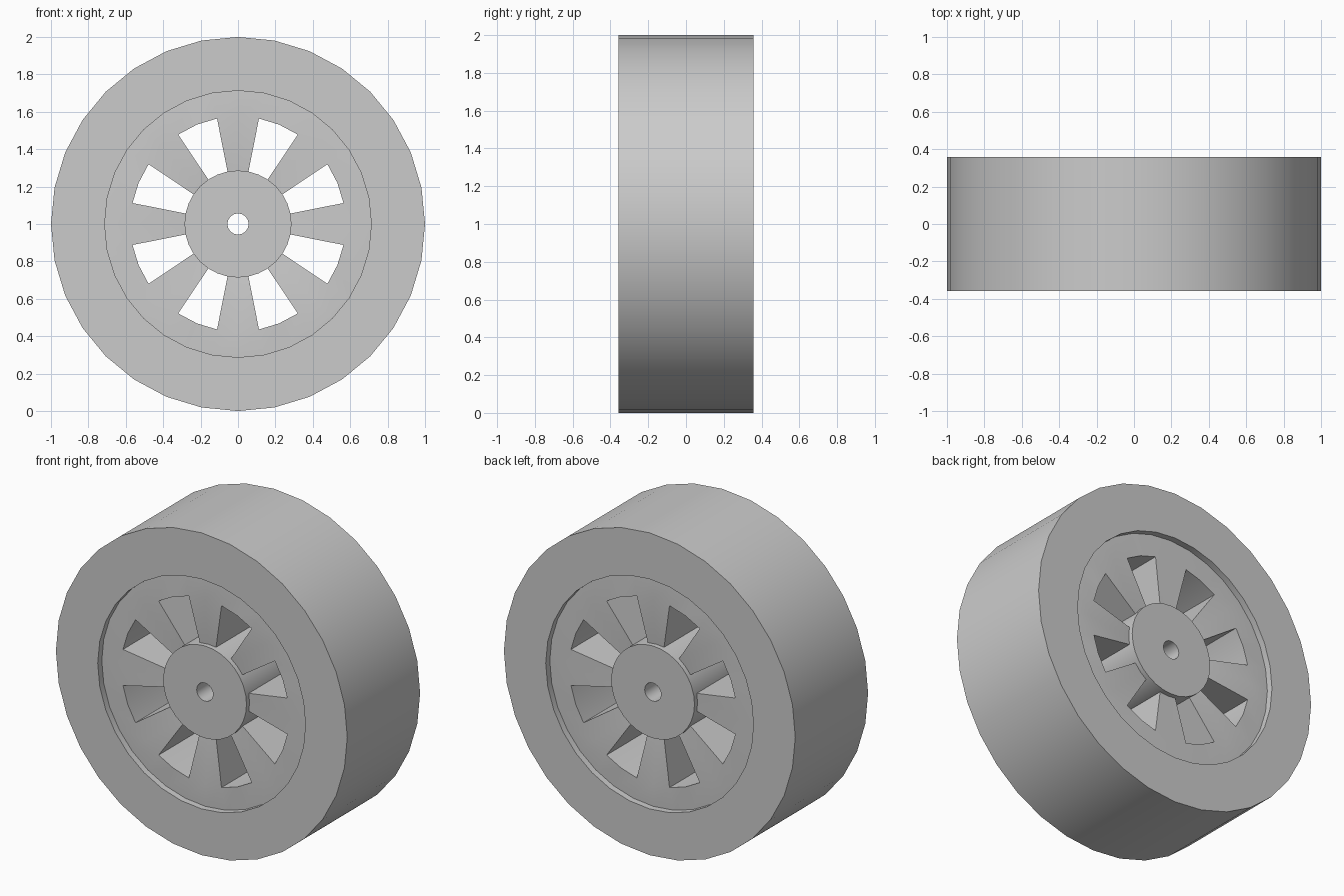
import bpy, bmesh, math

if "Cube" in bpy.data.objects:
    bpy.data.objects.remove(bpy.data.objects["Cube"], do_unlink=True)

SEG = 32          # sides of every round part
HALF_WIDTH = 0.357
GREY = (0.6, 0.6, 0.6, 1.0)

grey = bpy.data.materials.new("plain grey")
grey.use_nodes = True
grey.diffuse_color = GREY
grey.node_tree.nodes["Principled BSDF"].inputs["Base Color"].default_value = GREY


def is_window(i):
    """Two of every four segments are open between the spokes."""
    return i % 4 in (1, 2)


def lathe(bm, profile, open_bands=()):
    """Spin a closed (radius, y) profile about the axle; leave windows in open_bands."""
    rings = []
    for r, y in profile:
        angles = [2 * math.pi * i / SEG for i in range(SEG)]
        rings.append([bm.verts.new((r * math.sin(a), y, 1 + r * math.cos(a))) for a in angles])
    for k, ring in enumerate(rings):
        nxt = rings[(k + 1) % len(rings)]
        for i in range(SEG):
            if k in open_bands and is_window(i):
                continue
            j = (i + 1) % SEG
            bm.faces.new((ring[i], ring[j], nxt[j], nxt[i]))
    return rings


def finish(bm, name):
    bmesh.ops.recalc_face_normals(bm, faces=bm.faces)
    mesh = bpy.data.meshes.new(name)
    bm.to_mesh(mesh)
    bm.free()
    mesh.materials.append(grey)
    obj = bpy.data.objects.new(name, mesh)
    bpy.context.collection.objects.link(obj)
    bpy.ops.object.select_all(action="DESELECT")
    obj.select_set(True)
    bpy.context.view_layer.objects.active = obj
    bpy.ops.object.shade_smooth_by_angle(angle=math.radians(30))


def both_sides(front):
    """Add the mirrored back half to a front profile."""
    return front + [(r, -y) for r, y in reversed(front)]


# Tire: wide flat-sided ring
bm = bmesh.new()
lathe(bm, both_sides([(0.713, -HALF_WIDTH), (1.0, -HALF_WIDTH)]))
finish(bm, "tire")

# Rim with eight spokes, slightly dished toward the hub
bm = bmesh.new()
rings = lathe(bm, both_sides([(0.285, -0.295), (0.575, -0.322), (0.713, -0.317)]),
              open_bands=(0, 4, 5))
for i in range(SEG):
    j = (i + 1) % SEG
    if is_window(i):          # outer wall of each window
        bm.faces.new((rings[1][i], rings[1][j], rings[4][j], rings[4][i]))
    if i % 4 in (1, 3):       # side walls of each spoke
        bm.faces.new([rings[k][i] for k in (0, 1, 4, 5)])
finish(bm, "spoked_rim")

# Hub: solid cylinder with the axle hole
bm = bmesh.new()
lathe(bm, both_sides([(0.056, -0.325), (0.286, -0.325)]))
finish(bm, "hub")
